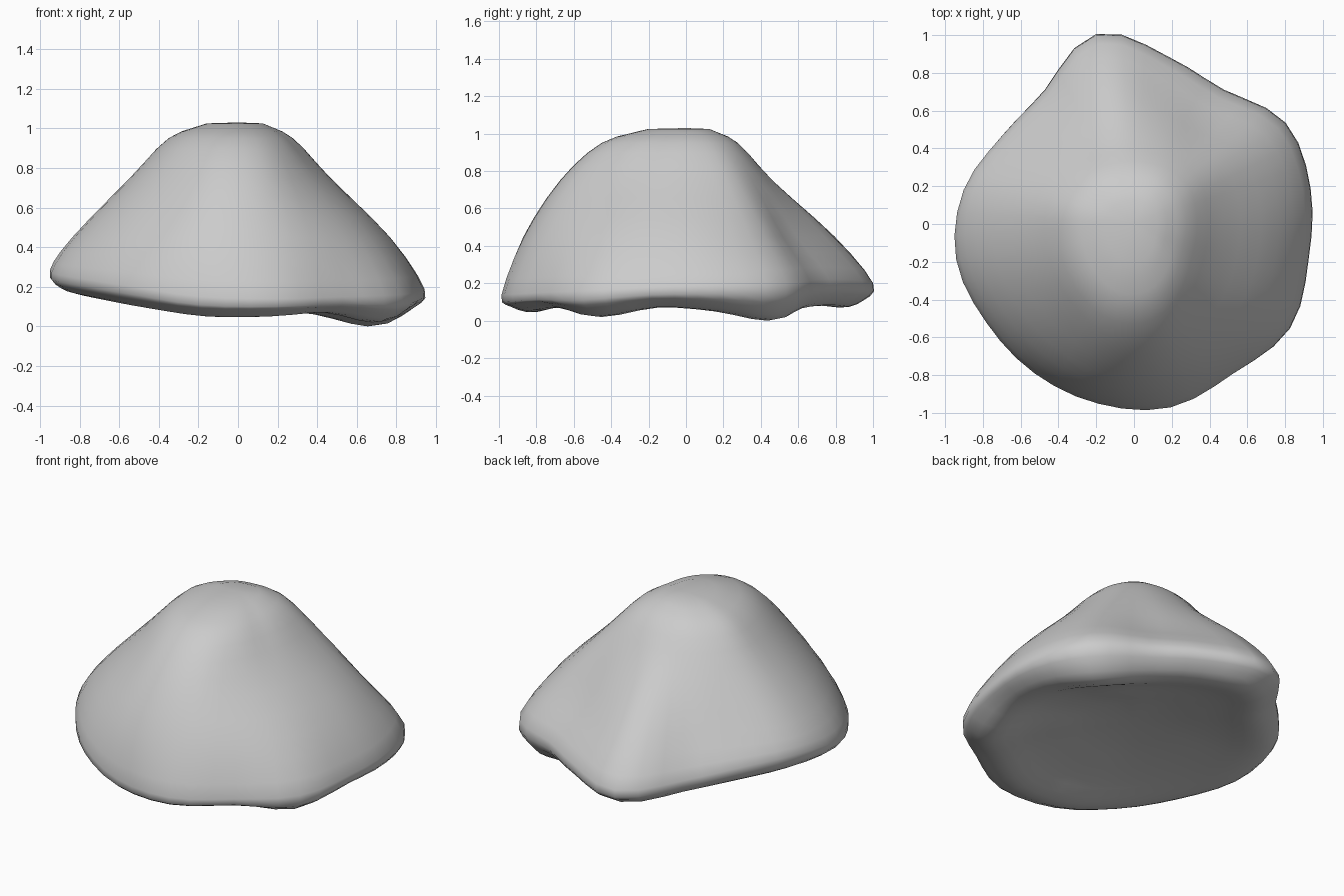
import bpy
import bmesh
import math
from mathutils import Vector

# Remove the default object
default_object = bpy.data.objects.get("Cube")
if default_object:
    bpy.data.objects.remove(default_object, do_unlink=True)

# Boulder shape, one row per compass direction, anticlockwise from the left:
# rim radius, rim height, underside height, then radius at three levels
DIRECTIONS = [
    (.95, .19, .05, .77, .47, .28),
    (.96, .2, 0, .76, .49, .29),
    (.85, .22, .06, .66, .46, .29),
    (.9, .22, .08, .7, .45, .28),
    (1.02, .2, .07, .81, .47, .28),
    (.85, .22, .1, .7, .47, .3),
    (.84, .27, .14, .72, .5, .32),
    (.92, .3, .17, .82, .54, .35),
    (.96, .27, .16, .84, .55, .35),
    (.94, .24, .13, .83, .57, .37),
    (.95, .2, .09, .84, .61, .41),
    (.97, .15, .05, .87, .67, .45),
    (.99, .14, .05, .86, .66, .44),
    (.95, .15, .07, .82, .57, .37),
    (.99, .16, .02, .8, .5, .3),
    (.94, .18, .07, .77, .47, .28),
]
LEVELS = (.45, .75, .95)
TOP = 1.03
HOLLOW = .18
AROUND = 3
ALONG = 3


def spline(a, b, c, d, t):
    """Smooth curve from b to c, with neighbours a and d."""
    return b + (c - a) * (t / 2) + (a * 2 - b * 5 + c * 4 - d) * (t * t / 2) \
        + (b * 3 - a - c * 3 + d) * (t ** 3 / 2)


def profile(row):
    """Radius and height down the slope, round the rim and under it."""
    rim, rim_z, under_z, *slope = row
    points = [Vector((slope[2] * .45, TOP - .005))]
    points += [Vector(pair) for pair in zip(reversed(slope), reversed(LEVELS))]
    points.append(Vector((rim, rim_z)))
    points.append(Vector((rim * .95, under_z * .7 + rim_z * .3)))
    points.append(Vector((rim * .82, under_z)))
    points.append(Vector((rim * .6, (under_z + HOLLOW) / 2)))
    points.append(Vector((rim * .25, HOLLOW)))
    return points


def smooth_profile(points):
    """Fill in extra points along one profile."""
    ends = [points[0] * 2 - points[1]] + points + [points[-1] * 2 - points[-2]]
    result = []
    for i in range(len(points) - 1):
        result += [spline(*ends[i:i + 4], step / ALONG) for step in range(ALONG)]
    return result + [points[-1]]


# Profiles interpolated all the way round
profiles = [smooth_profile(profile(row)) for row in DIRECTIONS]
count = len(profiles)
columns = []
for i in range(count):
    near = [profiles[(i + k) % count] for k in (-1, 0, 1, 2)]
    for step in range(AROUND):
        t = step / AROUND
        angle = math.tau * (i + t + .5) / count
        column = [spline(*group, t) for group in zip(*near)]
        columns.append([(p.x * math.cos(angle), p.x * math.sin(angle), p.y)
                        for p in column])

# Skin the profiles and close the summit and the hollow underneath
bm = bmesh.new()
grid = [[bm.verts.new(co) for co in column] for column in columns]
summit = bm.verts.new((0, 0, TOP))
hollow = bm.verts.new((0, 0, HOLLOW + .01))
for here, after in zip(grid, grid[1:] + grid[:1]):
    bm.faces.new((summit, here[0], after[0]))
    bm.faces.new((hollow, after[-1], here[-1]))
    for j in range(len(here) - 1):
        bm.faces.new((here[j], here[j + 1], after[j + 1], after[j]))
bmesh.ops.recalc_face_normals(bm, faces=bm.faces)

# Stand it on the ground
lowest = min(v.co.z for v in bm.verts)
bmesh.ops.translate(bm, verts=bm.verts, vec=(0, 0, -lowest))
for face in bm.faces:
    face.smooth = True

mesh = bpy.data.meshes.new("boulder")
bm.to_mesh(mesh)
bm.free()
boulder = bpy.data.objects.new("boulder", mesh)
bpy.context.collection.objects.link(boulder)

# Plain grey stone
stone = bpy.data.materials.new("stone_grey")
stone.use_nodes = True
colour = (.6, .6, .6, 1)
stone.diffuse_color = colour
stone.node_tree.nodes["Principled BSDF"].inputs["Base Color"].default_value = colour
mesh.materials.append(stone)
